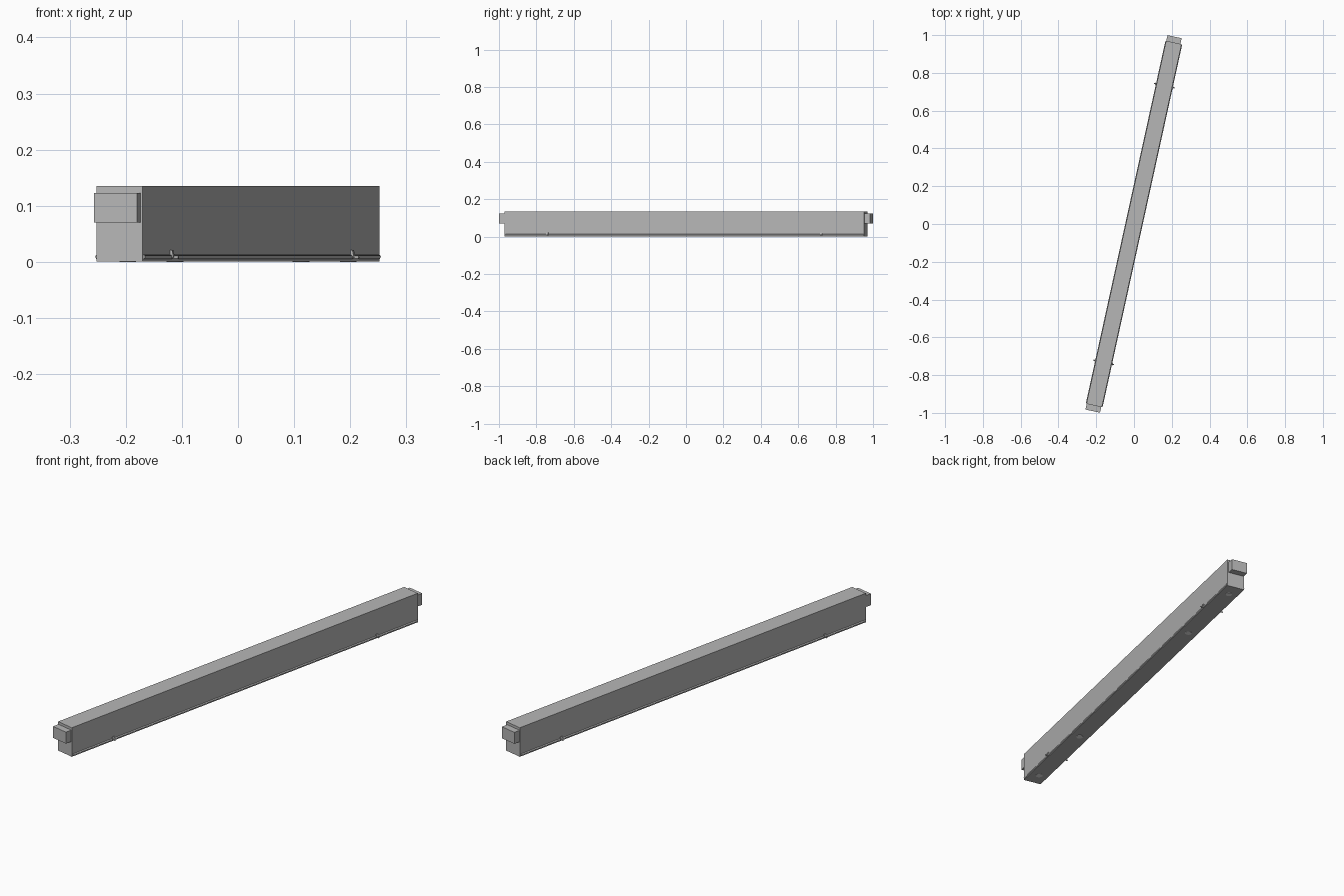
import bpy, math
from mathutils import Matrix, Vector

cube = bpy.data.objects.get("Cube")
if cube:
    bpy.data.objects.remove(cube, do_unlink=True)


def material(name, value):
    m = bpy.data.materials.new(name)
    m.use_nodes = True
    colour = (value, value, value, 1)
    m.diffuse_color = colour
    m.node_tree.nodes["Principled BSDF"].inputs["Base Color"].default_value = colour
    return m


grey = material("mid_grey", 0.47)
pale = material("pale_grey", 0.85)

# The beam is modelled along y, then turned about z
TURN = Matrix.Rotation(math.radians(-12.38), 4, "Z")
HALF_L, HALF_W, HEIGHT = 0.984, 0.042, 0.135


def finish(name, mat, local):
    ob = bpy.context.object
    ob.name = name
    ob.data.materials.append(mat)
    ob.data.transform(TURN @ local)
    return ob


def box(name, lo, hi, mat=grey, tilt=0):
    lo, hi = Vector(lo), Vector(hi)
    bpy.ops.mesh.primitive_cube_add(size=1)
    local = (Matrix.Translation((lo + hi) / 2) @ Matrix.Rotation(tilt, 4, "Y")
             @ Matrix.Diagonal((*(hi - lo), 1)))
    return finish(name, mat, local)


def rod(name, centre, radius, length, axis, mat=grey, sides=12):
    bpy.ops.mesh.primitive_cylinder_add(vertices=sides, radius=radius, depth=length)
    turn = Vector((0, 0, 1)).rotation_difference(Vector(axis)).to_matrix().to_4x4()
    ob = finish(name, mat, Matrix.Translation(centre) @ turn)
    bpy.ops.object.shade_smooth_by_angle(angle=math.radians(40))
    return ob


# Main beam and the tongue at each end
box("beam", (-HALF_W, -HALF_L, 0.001), (HALF_W, HALF_L, HEIGHT))
box("front_tongue", (-0.0405, -1.0145, 0.07), (0.0385, -HALF_L, 0.123))
box("back_tongue", (-0.041, HALF_L, 0.07), (0.0355, 1.0145, 0.123))

# Pipe along each lower edge, held by two clips
for side, label in ((-1, "right"), (1, "left")):
    rod(label + "_pipe", (side * 0.0415, 0, 0.009), 0.004, 1.96, (0, 1, 0))
    for end, where in ((-1, "front"), (1, "back")):
        y = end * 0.75
        prefix = f"{label}_{where}_clip"
        rod(prefix + "_peg", (side * 0.048, y, 0.008), 0.003, 0.016, (1, 0, 0))
        x = sorted((side * 0.041, side * 0.047))
        box(prefix + "_tab", (x[0], y - 0.006, 0.007), (x[1], y + 0.006, 0.021),
            tilt=-side * 0.2)

# Round fixing plates underneath
for i, y in enumerate((-0.917, -0.525, 0.525, 0.917)):
    rod(f"fixing_plate_{i + 1}", (0, y, 0.001), 0.015, 0.002, (0, 0, 1), pale, 24)
